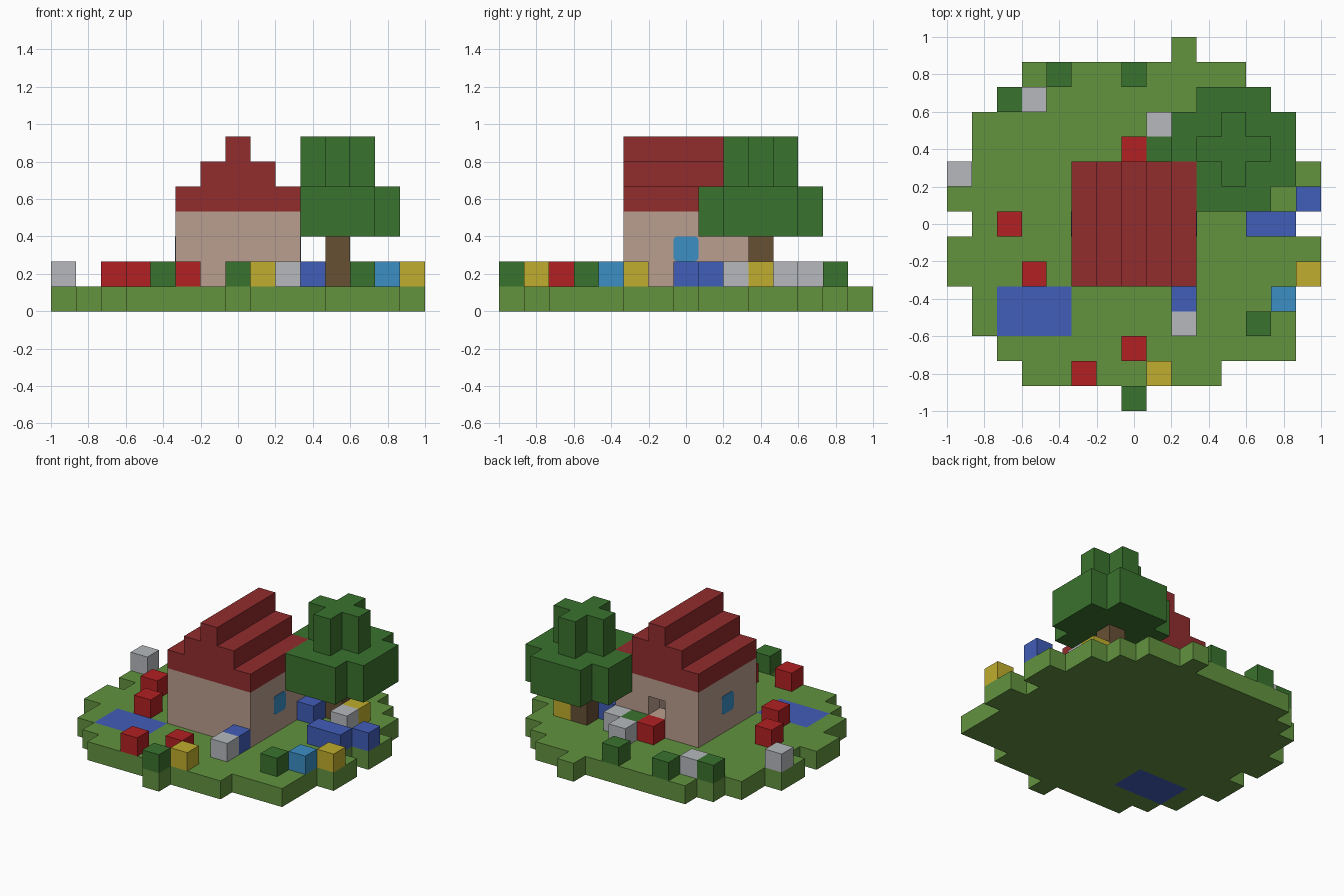
import bpy, bmesh, math
from mathutils import Vector

if "Cube" in bpy.data.objects:
    bpy.data.objects.remove(bpy.data.objects["Cube"], do_unlink=True)

U = 2 / 15  # one block; cell (0, 0, 0) is the middle ground block


def material(name, hexcode):
    srgb = [int(hexcode[i:i + 2], 16) / 255 for i in (0, 2, 4)]
    lin = [c / 12.92 if c < 0.04045 else ((c + 0.055) / 1.055) ** 2.4 for c in srgb]
    m = bpy.data.materials.new(name)
    m.use_nodes = True
    m.diffuse_color = (*lin, 1)
    m.node_tree.nodes["Principled BSDF"].inputs["Base Color"].default_value = (*lin, 1)
    return m


GRASS = material("grass green", "62933F")
LEAF = material("leaf green", "3A722E")
ROOF = material("roof red", "922C2D")
WALL = material("wall beige", "BA9E8E")
WOOD = material("trunk brown", "675034")
RED = material("bright red", "B22022")
YELLOW = material("yellow", "C0AD2E")
GREY = material("light grey", "B6B9BD")
BLUE = material("blue", "415DB8")
CYAN = material("glass blue", "3B8EC4")


def add_object(name, bm, mat):
    mesh = bpy.data.meshes.new(name)
    bm.to_mesh(mesh)
    bm.free()
    mesh.materials.append(mat)
    obj = bpy.data.objects.new(name, mesh)
    bpy.context.collection.objects.link(obj)
    return obj


def box(x0, x1, y0, y1, z0, z1):
    """Set of cells in an inclusive range."""
    return {(x, y, z) for x in range(x0, x1 + 1)
            for y in range(y0, y1 + 1) for z in range(z0, z1 + 1)}


def blocks(name, cells, mat):
    """Skin a set of cells, keeping only the exposed faces."""
    bm = bmesh.new()
    for cell in sorted(cells):
        c = Vector(cell)
        for axis in range(3):
            for sign in (-1, 1):
                n = Vector((0, 0, 0))
                n[axis] = sign
                if tuple(int(v) for v in c + n) in cells:
                    continue
                a = Vector((0, 0, 0))
                a[(axis + 1) % 3] = 0.5
                b = n.cross(a)
                mid = c + n / 2 + Vector((0, 0, 0.5))
                bm.faces.new([bm.verts.new((mid + d) * U)
                              for d in (-a - b, a - b, a + b, b - a)])
    bmesh.ops.remove_doubles(bm, verts=bm.verts, dist=U / 100)
    bmesh.ops.dissolve_limit(bm, angle_limit=math.radians(1),
                             verts=bm.verts, edges=bm.edges)
    return add_object(name, bm, mat)


# Ground: each row, front to back, runs from first to last column
rows = [(0, 0), (-4, 3), (-5, 6), (-6, 6), (-6, 6), (-7, 7), (-7, 7), (-6, 6),
        (-7, 7), (-7, 7), (-6, 6), (-6, 6), (-5, 5), (-4, 4), (2, 2)]
ground = set()
for j, (first, last) in enumerate(rows):
    ground |= box(first, last, j - 7, j - 7, 0, 0)
pond = box(-5, -3, -4, -3, 0, 0)
blocks("ground", ground - pond, GRASS)
blocks("pond", pond, BLUE)

# House: hollow walls with an opening at the back, stepped roof
walls = box(-2, 2, -2, 2, 1, 3) - box(-1, 1, -1, 1, 1, 3) - {(0, 2, 2)}
blocks("house_walls", walls, WALL)
roof = set()
for step in range(3):
    roof |= box(step - 2, 2 - step, -2, 2, 4 + step, 4 + step)
blocks("house_roof", roof, ROOF)

# Round-cornered side windows
for side, sign in (("left", 1), ("right", -1)):
    bm = bmesh.new()
    bmesh.ops.create_cube(bm, size=1)
    for v in bm.verts:
        v.co = Vector((v.co.x * 0.006 + sign * 2.5 * U, v.co.y * U, (v.co.z + 2.5) * U))
    corners = [e for e in bm.edges if abs(e.verts[0].co.x - e.verts[1].co.x) > 0.003]
    bmesh.ops.bevel(bm, geom=corners, offset=0.02, segments=3, profile=0.5,
                    affect='EDGES')
    add_object(side + "_window", bm, CYAN)

# Tree: trunk, wide lower crown without corners, cross-shaped upper crown
blocks("tree_trunk", box(4, 4, 3, 3, 1, 2), WOOD)
crown = box(2, 6, 2, 4, 3, 4) | box(3, 5, 1, 5, 3, 4)
crown |= box(3, 5, 3, 3, 5, 6) | box(4, 4, 2, 4, 5, 6)
blocks("tree_crown", crown - walls - roof, LEAF)

# Loose blocks scattered on the grass
scatter = {
    "bush": (LEAF, [(0, -7), (5, -4), (-3, 6), (0, 6), (-5, 5), (1, 3)]),
    "red_flower": (RED, [(-5, 0), (-4, -2), (0, -5), (-2, -6), (0, 3)]),
    "yellow_flower": (YELLOW, [(1, -6), (7, -2), (5, 3)]),
    "stone": (GREY, [(-7, 2), (-4, 5), (1, 4), (2, 3), (2, -4), (5, 2)]),
    "blue_flower": (BLUE, [(2, -3), (5, 0), (6, 0), (7, 1), (3, 2)]),
    "pale_blue_flower": (CYAN, [(6, -3)]),
}
for name, (mat, spots) in scatter.items():
    blocks(name + "_blocks", {(x, y, 1) for x, y in spots}, mat)
